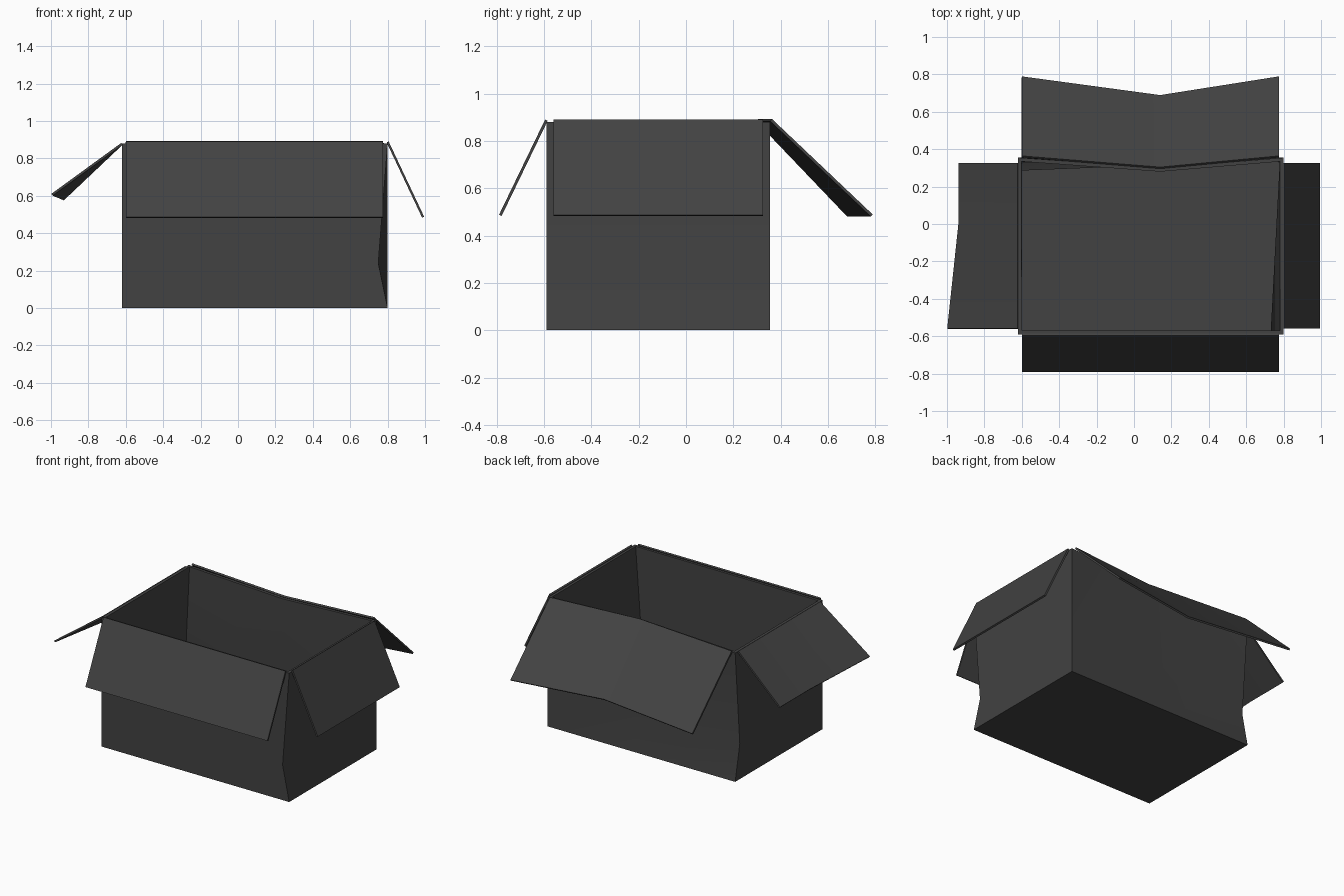
import bpy
import bmesh

if "Cube" in bpy.data.objects:
    bpy.data.objects.remove(bpy.data.objects["Cube"], do_unlink=True)

card = bpy.data.materials.new("dark grey card")
card.use_nodes = True
colour = (0.055, 0.055, 0.055, 1)
card.diffuse_color = colour
bsdf = next(n for n in card.node_tree.nodes if n.type == 'BSDF_PRINCIPLED')
bsdf.inputs["Base Color"].default_value = colour
bsdf.inputs["Roughness"].default_value = 0.8


def sheet(name, rows, thickness, offset, closed=False):
    """Skin rows of points into a sheet of card; a closed sheet also gets a floor."""
    bm = bmesh.new()
    grid = [[bm.verts.new(p) for p in row] for row in rows]
    count = len(rows[0])
    for low, high in zip(grid, grid[1:]):
        for i in range(count if closed else count - 1):
            j = (i + 1) % count
            bm.faces.new((low[i], low[j], high[j], high[i]))
    if closed:
        bm.faces.new(grid[0][::-1])
    mesh = bpy.data.meshes.new(name)
    bm.to_mesh(mesh)
    bm.free()
    mesh.materials.append(card)
    obj = bpy.data.objects.new(name, mesh)
    bpy.context.collection.objects.link(obj)
    bpy.ops.object.select_all(action='DESELECT')
    obj.select_set(True)
    bpy.context.view_layer.objects.active = obj
    solid = obj.modifiers.new("thickness", 'SOLIDIFY')
    solid.thickness = thickness
    solid.offset = offset
    solid.use_even_offset = True
    bpy.ops.object.modifier_apply(modifier=solid.name)
    bpy.ops.object.shade_smooth_by_angle(angle=0.35)
    return obj


# Box body: a tray with two dented corners and a buckled back wall
left, right, front, back = -0.62, 0.80, -0.59, 0.355
bend, rim, hinge = 0.14, 0.88, 0.888


def ring(z, corner_dent, wall_dent):
    return [(left, front, z), (right - corner_dent, front, z), (right, back, z),
            (bend, back - wall_dent, z), (left, back - corner_dent, z)]


sheet("box_body", [ring(0, 0, 0), ring(0.24, 0.05, 0.02), ring(rim, 0, 0.055)],
      0.02, -1, closed=True)

# Flaps: each hangs outwards from the top of its wall
flap = 0.012
x0, x1, y0, y1 = -0.60, 0.775, -0.56, 0.325
sheet("front_flap",
      [[(x0, -0.785, 0.485), (x1, -0.785, 0.485)],
       [(x0, front, hinge), (x1, front, hinge)]], flap, 0)
sheet("right_flap",
      [[(0.99, y0, 0.485), (0.99, y1, 0.485)],
       [(right, y0, hinge), (right, y1, hinge)]], flap, 0)
sheet("left_flap",
      [[(-0.935, y1, 0.58), (-0.935, 0, 0.58), (-0.995, y0, 0.605)],
       [(left, y1, hinge - 0.01), (left, 0, hinge - 0.01), (left, y0, hinge - 0.01)]],
      flap, 0)
sheet("back_flap",
      [[(x1, 0.785, 0.485), (bend, 0.685, 0.485), (x0, 0.785, 0.485)],
       [(x1, 0.36, hinge), (bend, 0.30, hinge), (x0, 0.36, hinge)]], flap, 0)
